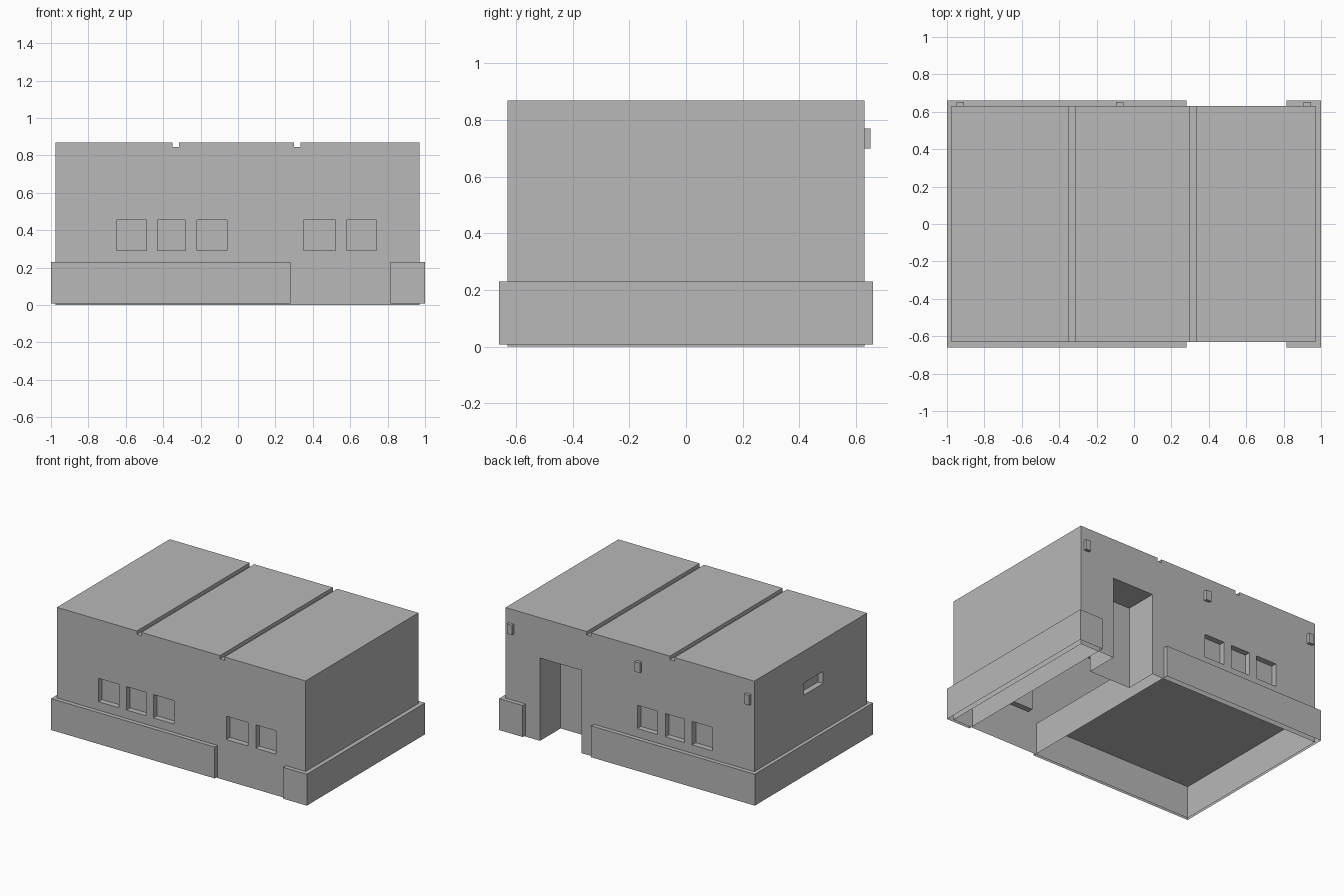
import bpy, bmesh
from mathutils import Vector

if "Cube" in bpy.data.objects:
    bpy.data.objects.remove(bpy.data.objects["Cube"], do_unlink=True)

grey = bpy.data.materials.new("plain_grey")
grey.use_nodes = True
grey.diffuse_color = (0.48, 0.48, 0.48, 1)
grey.node_tree.nodes["Principled BSDF"].inputs["Base Color"].default_value = grey.diffuse_color


def box(name, x, y, z):
    """Box between the given x, y and z ranges."""
    bm = bmesh.new()
    bmesh.ops.create_cube(bm, size=1)
    for v in bm.verts:
        v.co = Vector([r[0] if c < 0 else r[1] for c, r in zip(v.co, (x, y, z))])
    mesh = bpy.data.meshes.new(name)
    bm.to_mesh(mesh)
    bm.free()
    mesh.materials.append(grey)
    ob = bpy.data.objects.new(name, mesh)
    bpy.context.collection.objects.link(ob)
    return ob


def carve(target, x, y, z):
    """Cut a box-shaped recess into the target."""
    cutter = box("cutter", x, y, z)
    cutter.hide_render = True
    mod = target.modifiers.new("recess", "BOOLEAN")
    mod.operation, mod.solver, mod.object = "DIFFERENCE", "EXACT", cutter
    bpy.context.view_layer.objects.active = target
    bpy.ops.object.modifier_apply(modifier=mod.name)
    bpy.data.objects.remove(cutter, do_unlink=True)


def open_bottom(ob):
    """Remove the underside so the part is a hollow shell."""
    bm = bmesh.new()
    bm.from_mesh(ob.data)
    low = min(v.co.z for v in bm.verts) + 0.001
    faces = [f for f in bm.faces if all(v.co.z < low for v in f.verts)]
    bmesh.ops.delete(bm, geom=faces, context="FACES")
    bm.to_mesh(ob.data)
    bm.free()


# Main building block
LEFT, RIGHT, DEPTH, TOP = -0.975, 0.97, 0.63, 0.87
SET = 0.04
walls = box("building_walls", (LEFT, RIGHT), (-DEPTH, DEPTH), (0, TOP))

# Roof grooves
for x in (-0.35, 0.30):
    carve(walls, (x, x + 0.035), (-1, 1), (TOP - 0.025, 1))

# Front and back window panes
sill, head = 0.29, 0.455
wide_panes = [(-0.65, -0.49), (-0.43, -0.28), (-0.22, -0.06)]
narrow_panes = [(0.35, 0.52), (0.58, 0.74)]
for pane in wide_panes + narrow_panes:
    carve(walls, pane, (-1, -DEPTH + SET), (sill, head))
for pane in wide_panes:
    carve(walls, pane, (DEPTH - SET, 1), (sill, head))

# Small side window
carve(walls, (-2, LEFT + SET), (-0.137, 0.075), (0.56, 0.645))

# Back doorway
carve(walls, (0.375, 0.70), (0.40, 1), (-1, 0.585))
open_bottom(walls)

# Raised base on either side of the entrance gap
for name, x in (("base_main", (-1, 0.28)), ("base_end", (0.815, 1))):
    open_bottom(box(name, x, (-0.66, 0.66), (0.008, 0.23)))

# Wall lamps along the back
for i, x in enumerate((-0.93, -0.075, 0.925)):
    box(f"wall_lamp_{i + 1}", (x - 0.02, x + 0.02), (DEPTH, DEPTH + 0.022), (0.70, 0.77))
